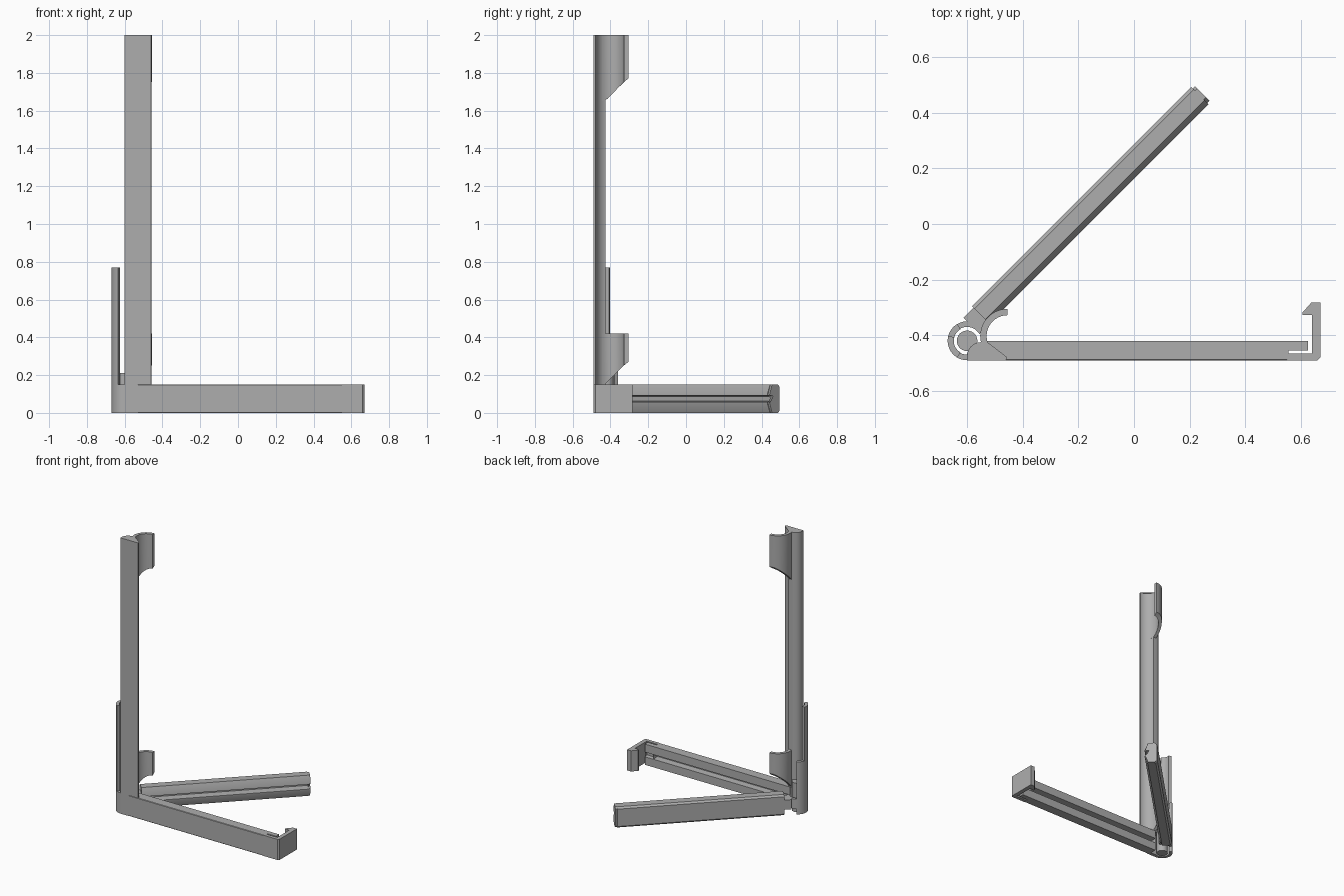
import bpy, bmesh, math
from mathutils import Matrix, Vector

old = bpy.data.objects.get("Cube")
if old:
    bpy.data.objects.remove(old)

grey = bpy.data.materials.new("plain_grey")
grey.use_nodes = True
GREY = (0.42, 0.42, 0.42, 1)
grey.diffuse_color = GREY
grey.node_tree.nodes["Principled BSDF"].inputs["Base Color"].default_value = GREY

HINGE = Vector((-0.6, -0.42, 0))
GRIP = Vector((-0.455, -0.403, 0))
HEIGHT = 0.15


def arc(c, r, a0, a1, n=14):
    """Points on a circle, angles in degrees."""
    angles = [math.radians(a0 + (a1 - a0) * i / n) for i in range(n + 1)]
    return [(c[0] + r * math.cos(a), c[1] + r * math.sin(a)) for a in angles]


def band(c, inner, outer, a0, a1):
    return arc(c, outer, a0, a1) + arc(c, inner, a1, a0)


def prism(name, pts, low, high, matrix=None, slope=None):
    """Extrude a flat outline; slope optionally raises the lower end."""
    bm = bmesh.new()
    lower = [bm.verts.new((x, y, low + (slope(y) if slope else 0))) for x, y in pts]
    upper = [bm.verts.new((x, y, high)) for x, y in pts]
    bm.faces.new(lower[::-1])
    bm.faces.new(upper)
    n = len(pts)
    for i in range(n):
        j = (i + 1) % n
        bm.faces.new((lower[i], lower[j], upper[j], upper[i]))
    if matrix:
        bm.transform(matrix)
    bmesh.ops.triangulate(bm, faces=[f for f in bm.faces if len(f.verts) > 4])
    bmesh.ops.recalc_face_normals(bm, faces=bm.faces)
    me = bpy.data.meshes.new(name)
    bm.to_mesh(me)
    bm.free()
    ob = bpy.data.objects.new(name, me)
    bpy.context.collection.objects.link(ob)
    me.materials.append(grey)
    bpy.ops.object.select_all(action='DESELECT')
    ob.select_set(True)
    bpy.context.view_layer.objects.active = ob
    bpy.ops.object.shade_smooth_by_angle(angle=math.radians(30))
    return ob


def rect(x0, x1, y0, y1):
    return [(x0, y0), (x1, y0), (x1, y1), (x0, y1)]


def channel(back, face, lip, depth, bevel):
    """Arm section in (across, up), symmetric about mid height."""
    s = 1 if face > back else -1
    half = [(back, bevel), (back + s * bevel, 0), (lip, 0),
            (face, 0.05), (face, 0.058), (face - s * depth, 0.062)]
    return half + [(a, HEIGHT - z) for a, z in reversed(half)]


def along(angle, origin):
    """Frame mapping section (across, up) and extrusion to a horizontal arm."""
    m = Matrix(((0, 0, 1, 0), (1, 0, 0, 0), (0, 1, 0, 0), (0, 0, 0, 1)))
    return Matrix.Translation(origin) @ Matrix.Rotation(angle, 4, 'Z') @ m


# Upright post with rounded left edge and hollow right edge
post = [(-0.6, -0.49), (-0.46, -0.49)]
post += arc(GRIP, 0.075, 268, 197)
post += arc((-0.55, -0.475), 0.05, 95, 180)
prism("post", post, HEIGHT, 2)

# Two curved clips with slanted undersides
for name, low, high in (("upper_clip", 1.65, 2), ("lower_clip", HEIGHT, 0.42)):
    prism(name, band(GRIP, 0.075, 0.098, 90, 215), low, high,
          slope=lambda y: max(0, min(0.12, y + 0.43)))

# Hinge pin, knuckle and raised guard
prism("hinge_pin", arc(HINGE, 0.037, 0, 345, 23), 0, 0.21)
prism("knuckle", band(HINGE, 0.05, 0.07, 120, 270), 0, HEIGHT)
prism("tall_guard", band(HINGE, 0.048, 0.07, 165, 240), HEIGHT, 0.77)
prism("short_guard", band(HINGE, 0.048, 0.07, 120, 165), HEIGHT, 0.38)

# Front arm with grooved inner side
front = along(0, Vector((0, -0.49, 0)))
prism("front_arm", channel(0, 0.07, 0.07, 0.045, 0.003), -0.54, 0.555, front)
prism("front_arm_root", rect(-0.6, -0.53, -0.49, -0.465), 0, HEIGHT)
prism("front_arm_tip", channel(0.035, 0.07, 0.07, 0.025, 0.001), 0.555, 0.625, front)

# Spring hook on the end of the front arm
hook = [(0.55, -0.49), (0.66, -0.49), (0.67, -0.48), (0.67, -0.282),
        (0.638, -0.282), (0.606, -0.318), (0.606, -0.328), (0.64, -0.328),
        (0.64, -0.465), (0.55, -0.465)]
prism("spring_hook", hook, 0, HEIGHT)

# Swinging arm with tongue and collar around the pin
swing = along(math.radians(45), HINGE)
prism("swing_arm", channel(0.075, -0.012, 0.008, 0.05, 0.012), 0.1, 1.215, swing)
prism("swing_arm_end", channel(0.068, -0.006, 0.012, 0.04, 0.012), 1.215, 1.227, swing)
tongue = Matrix.Translation(HINGE) @ Matrix.Rotation(math.radians(45), 4, 'Z')
prism("tongue", rect(0.05, 0.11, -0.01, 0.068), 0.04, 0.11, tongue)
prism("collar", band(HINGE, 0.05, 0.07, 30, 140), 0.04, 0.11)
